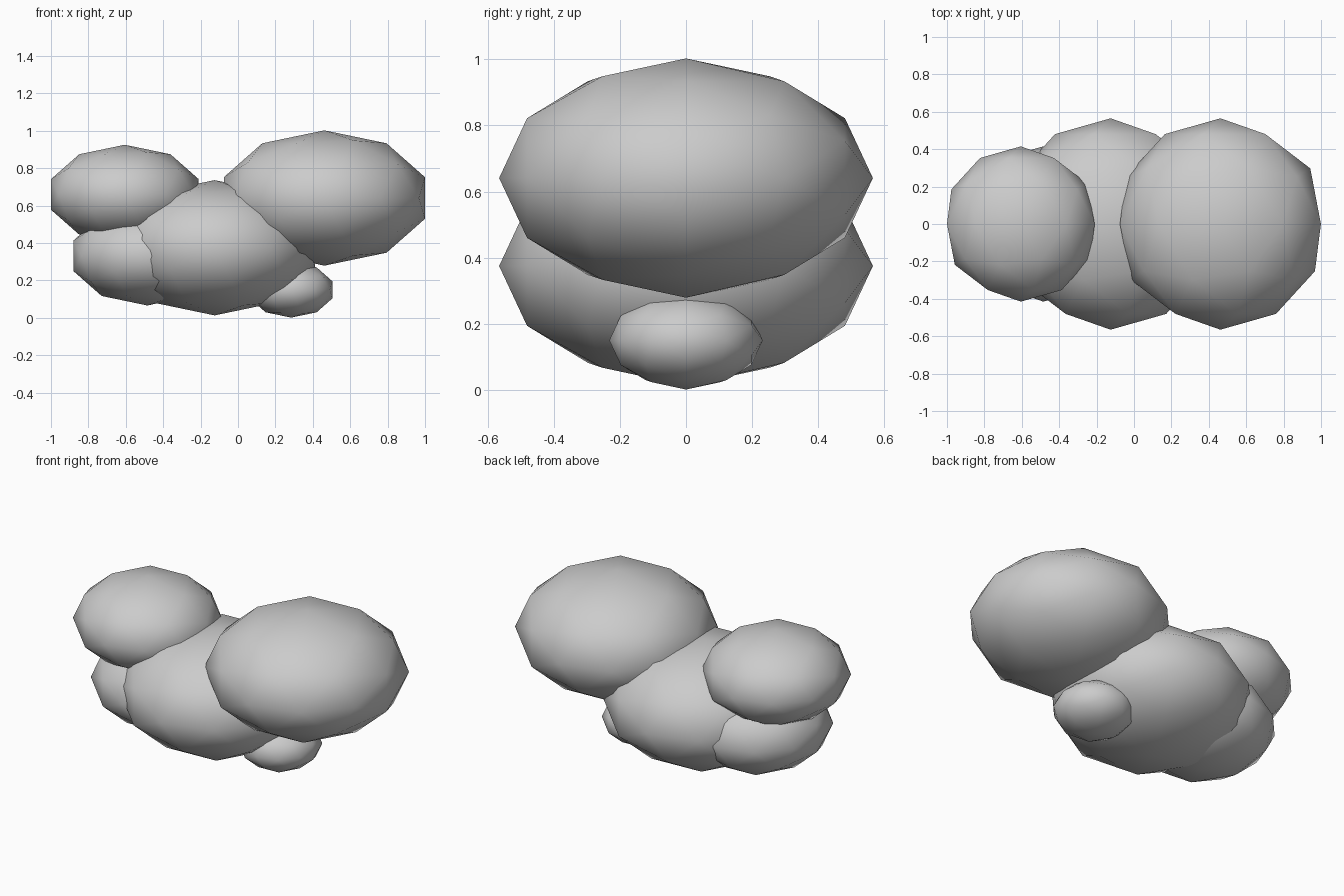
import bpy
import math

if "Cube" in bpy.data.objects:
    bpy.data.objects.remove(bpy.data.objects["Cube"])

FLATTEN = 0.64  # every puff is squashed vertically by the same ratio


def puff(name, x, z, radius):
    """Low-poly smooth puff with its poles along y, flattened in height."""
    bpy.ops.mesh.primitive_ico_sphere_add(subdivisions=2, radius=radius)
    obj = bpy.context.object
    obj.name = name
    # turn the poles to face front and back, then squash
    obj.rotation_euler = (math.radians(90), 0, 0)
    bpy.ops.object.transform_apply(location=False, rotation=True, scale=False)
    obj.scale = (1, 1, FLATTEN)
    bpy.ops.object.transform_apply(location=False, rotation=False, scale=True)
    obj.location = (x, 0, z)
    bpy.ops.object.shade_smooth()
    return obj


# the five overlapping puffs of the cloud
puff("cloud_puff_large_right", 0.462, 0.641, 0.565)
puff("cloud_puff_centre", -0.125, 0.375, 0.565)
puff("cloud_puff_upper_left", -0.605, 0.66, 0.415)
puff("cloud_puff_lower_left", -0.485, 0.332, 0.415)
puff("cloud_puff_small_bottom", 0.284, 0.15, 0.232)
